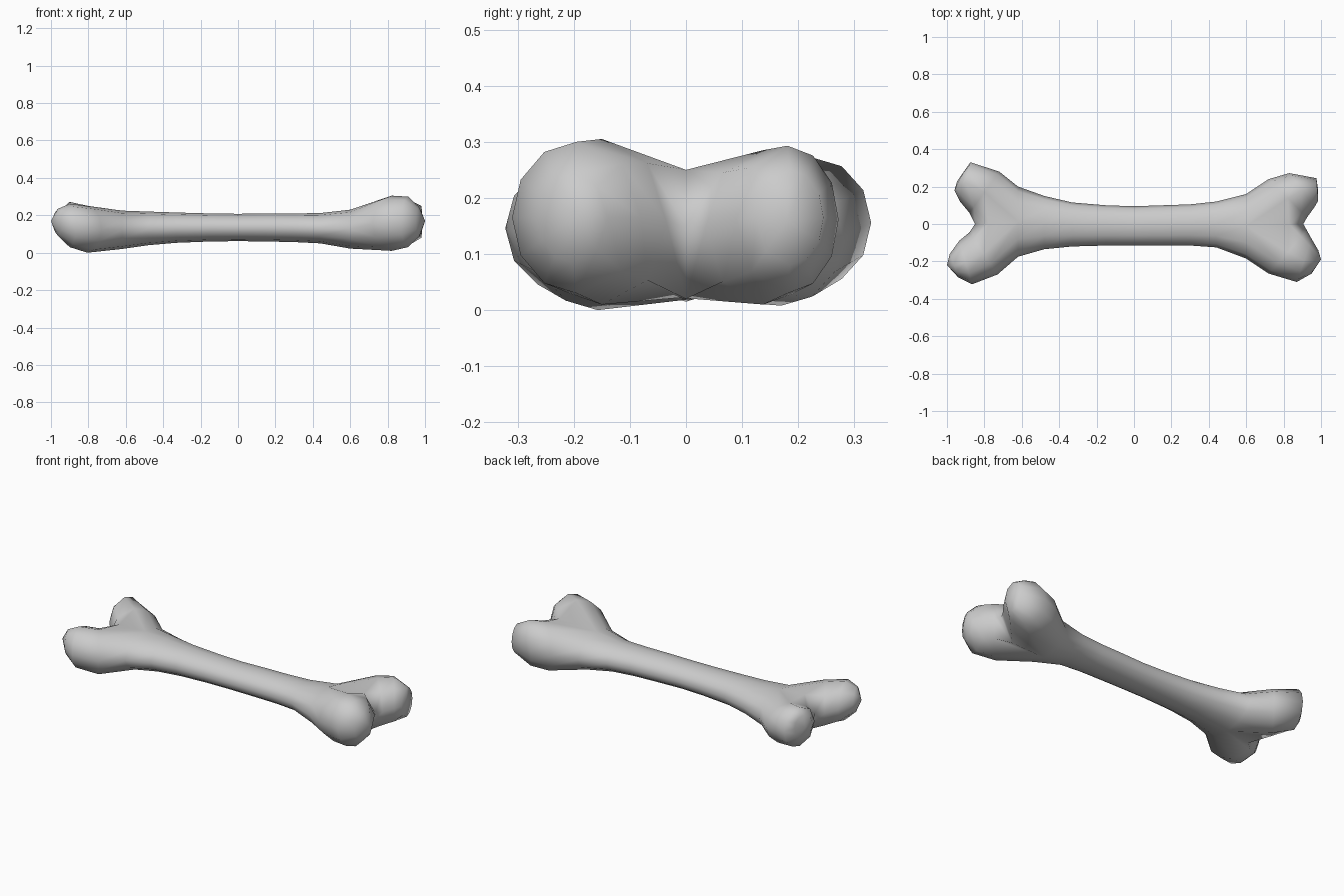
import bpy
import bmesh
import math
from mathutils import Vector

if "Cube" in bpy.data.objects:
    bpy.data.objects.remove(bpy.data.objects["Cube"], do_unlink=True)

bone_grey = bpy.data.materials.new("bone_grey")
bone_grey.use_nodes = True
colour = (0.6, 0.6, 0.6, 1)
bone_grey.diffuse_color = colour
shader = bone_grey.node_tree.nodes["Principled BSDF"]
shader.inputs["Base Color"].default_value = colour
shader.inputs["Roughness"].default_value = 0.7

bm = bmesh.new()
SIDES = 12
HALF = SIDES // 2


def add_ring(outer, inner, low, high, angles):
    """Oval ring spanning outer to inner across, and low to high in z."""
    outer, inner = Vector((*outer, 0)), Vector((*inner, 0))
    centre, arm = (outer + inner) / 2, (outer - inner) / 2
    middle, rise = (low + high) / 2, (high - low) / 2
    ring = []
    for degrees in angles:
        a = math.radians(degrees)
        point = centre + arm * math.cos(a)
        point.z = middle + rise * math.sin(a)
        ring.append(bm.verts.new(point))
    return ring


def bridge(first, second):
    for i in range(len(first)):
        j = (i + 1) % len(first)
        bm.faces.new((first[i], first[j], second[j], second[i]))


# Shaft: x, front y, back y, low z, high z
shaft = [
    (-0.62, -0.175, 0.20, 0.02, 0.225),
    (-0.48, -0.135, 0.15, 0.04, 0.22),
    (-0.33, -0.12, 0.115, 0.053, 0.215),
    (-0.15, -0.115, 0.10, 0.06, 0.21),
    (0.0, -0.115, 0.095, 0.062, 0.208),
    (0.15, -0.115, 0.10, 0.06, 0.21),
    (0.30, -0.115, 0.105, 0.057, 0.21),
    (0.44, -0.125, 0.12, 0.05, 0.212),
    (0.60, -0.185, 0.16, 0.022, 0.23),
]
shaft_angles = [90 - 360 / SIDES * k for k in range(SIDES)]
rings = [add_ring((x, back), (x, front), low, high, shaft_angles)
         for x, front, back, low, high in shaft]
for first, second in zip(rings, rings[1:]):
    bridge(first, second)

# Knobs: each ring is outer xy, inner xy, low z, high z; then the tip
knob_angles = [90 - 30 * k for k in range(HALF + 1)] + [-135, 180, 135]


def add_knob(fork, saddle, side, sections, tip):
    last = [fork[(side * k) % SIDES] for k in range(HALF + 1)] + saddle[::-1]
    for section in sections:
        ring = add_ring(*section, knob_angles)
        bridge(last, ring)
        last = ring
    end = bm.verts.new(tip)
    for i in range(len(last)):
        bm.faces.new((last[i], last[(i + 1) % len(last)], end))


# Left end (+x): saddle between the knobs, then back and front knob
saddle = [bm.verts.new(p) for p in
          ((0.83, 0, 0.25), (0.905, 0, 0.15), (0.83, 0, 0.02))]
add_knob(rings[-1], saddle, 1, [
    ((0.72, 0.24), (0.925, 0.035), 0.01, 0.285),
    ((0.83, 0.272), (0.965, 0.09), 0.03, 0.293),
    ((0.975, 0.245), (0.985, 0.125), 0.08, 0.25),
], (0.985, 0.18, 0.16))
add_knob(rings[-1], saddle, -1, [
    ((0.72, -0.265), (0.925, -0.035), 0.01, 0.305),
    ((0.87, -0.31), (0.95, -0.08), 0.03, 0.30),
    ((0.95, -0.265), (0.985, -0.14), 0.085, 0.245),
], (1.0, -0.19, 0.17))

# Right end (-x)
saddle = [bm.verts.new(p) for p in
          ((-0.78, 0, 0.228), (-0.85, 0, 0.14), (-0.78, 0, 0.015))]
add_knob(rings[0], saddle, 1, [
    ((-0.72, 0.28), (-0.88, 0.06), 0.008, 0.25),
    ((-0.875, 0.33), (-0.93, 0.12), 0.04, 0.272),
    ((-0.91, 0.28), (-0.96, 0.18), 0.10, 0.235),
], (-0.945, 0.23, 0.165))
add_knob(rings[0], saddle, -1, [
    ((-0.73, -0.27), (-0.88, -0.045), 0.0, 0.25),
    ((-0.865, -0.322), (-0.935, -0.09), 0.03, 0.262),
    ((-0.94, -0.285), (-0.985, -0.16), 0.09, 0.235),
], (-1.0, -0.22, 0.17))

bmesh.ops.recalc_face_normals(bm, faces=bm.faces)
for face in bm.faces:
    face.smooth = True

mesh = bpy.data.meshes.new("bone")
bm.to_mesh(mesh)
bm.free()
mesh.materials.append(bone_grey)
bone = bpy.data.objects.new("bone", mesh)
bpy.context.collection.objects.link(bone)
